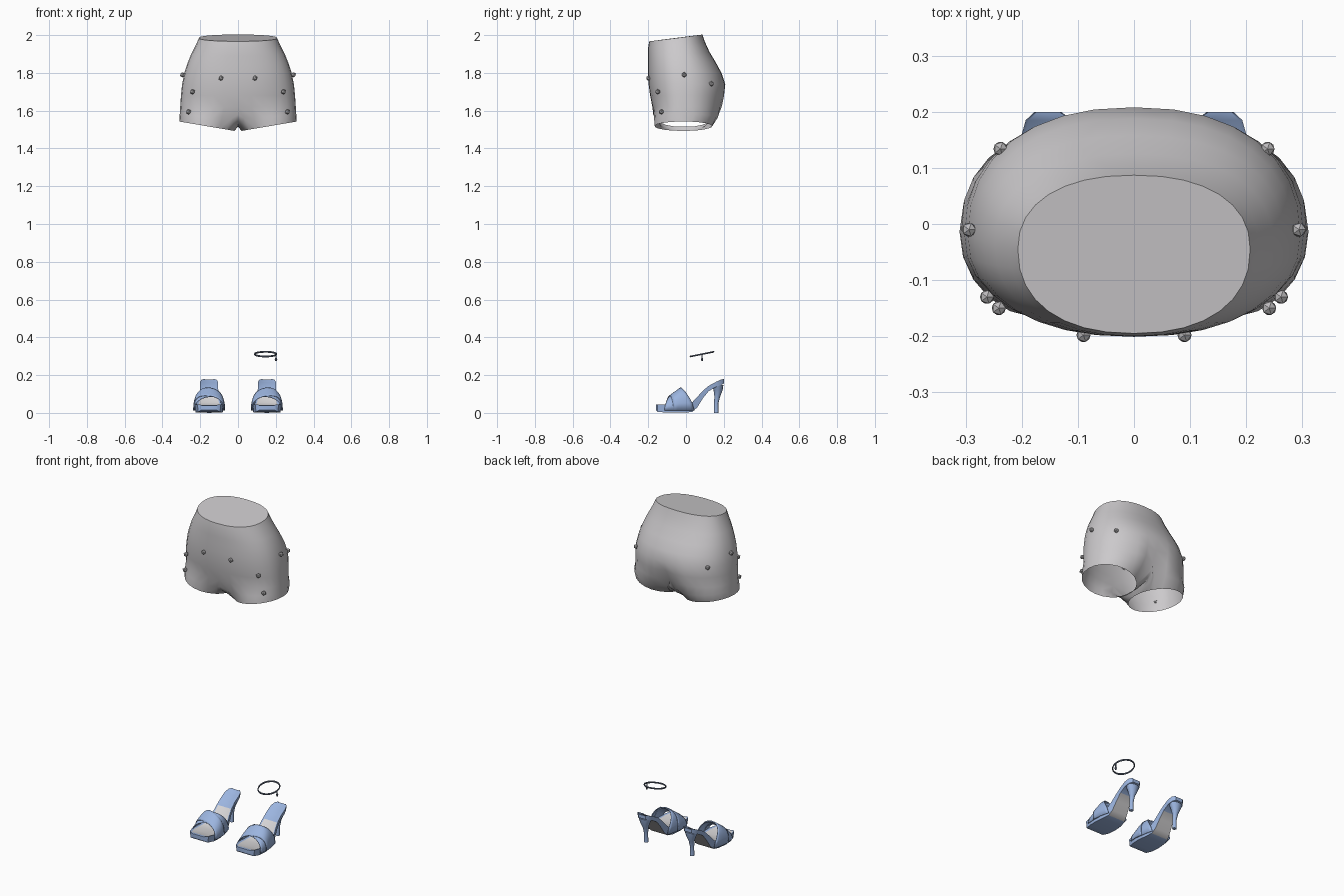
import bpy, bmesh
from math import sin, cos, pi, radians, exp
from mathutils import Vector

cube = bpy.data.objects.get("Cube")
if cube:
    bpy.data.objects.remove(cube)


def material(name, rgb):
    m = bpy.data.materials.new(name)
    m.use_nodes = True
    m.diffuse_color = (*rgb, 1)
    m.node_tree.nodes["Principled BSDF"].inputs["Base Color"].default_value = (*rgb, 1)
    return m


FABRIC = material("pale_grey_fabric", (0.6, 0.585, 0.6))
STUD = material("grey_stud", (0.5, 0.49, 0.5))
BLUE = material("soft_blue", (0.33, 0.46, 0.74))
INSOLE = material("light_insole", (0.68, 0.67, 0.68))
DARK = material("slate_blue", (0.12, 0.15, 0.22))


def finish(name, bm, mats, angle=40):
    bmesh.ops.recalc_face_normals(bm, faces=bm.faces)
    mesh = bpy.data.meshes.new(name)
    bm.to_mesh(mesh)
    bm.free()
    obj = bpy.data.objects.new(name, mesh)
    bpy.context.collection.objects.link(obj)
    for m in mats:
        mesh.materials.append(m)
    bpy.ops.object.select_all(action="DESELECT")
    obj.select_set(True)
    bpy.context.view_layer.objects.active = obj
    bpy.ops.object.shade_smooth_by_angle(angle=radians(angle))
    return obj


def bridge(bm, a, b, closed=True):
    n = len(a)
    for i in range(n if closed else n - 1):
        j = (i + 1) % n
        quad = list(dict.fromkeys([a[i], a[j], b[j], b[i]]))
        if len(quad) > 2:
            bm.faces.new(quad)


def loft(bm, rings, closed=True, caps=True):
    rows = [[bm.verts.new(p) for p in ring] for ring in rings]
    for a, b in zip(rows, rows[1:]):
        bridge(bm, a, b, closed)
    if caps:
        bm.faces.new(rows[0])
        bm.faces.new(rows[-1])
    return rows


def interp(table, t, col):
    for a, b in zip(table, table[1:]):
        if t <= b[0]:
            k = max(0, (t - a[0]) / (b[0] - a[0]))
            return a[col] + (b[col] - a[col]) * k
    return table[-1][col]


# Shorts: height, half width, front y, back y, side y
N = 32
LEVELS = [(1.985, 0.207, -0.195, 0.087, -0.045), (1.95, 0.222, -0.2, 0.1, -0.04),
          (1.9, 0.248, -0.201, 0.125, -0.035), (1.85, 0.268, -0.201, 0.158, -0.03),
          (1.8, 0.284, -0.201, 0.188, -0.025), (1.74, 0.296, -0.198, 0.208, -0.02),
          (1.68, 0.302, -0.19, 0.206, -0.02), (1.62, 0.306, -0.178, 0.194, -0.02)]


def soft(v, p=0.88):
    return abs(v) ** p * (1 if v >= 0 else -1)


def hip_ring(z, w, front, back, mid):
    ring = []
    for i in range(N):
        a = 2 * pi * i / N - pi / 2
        x, s = w * soft(cos(a)), soft(sin(a))
        y = mid + s * (back - mid if s > 0 else mid - front)
        tilt = max(0, (z - 1.8) / 0.185)
        if s > 0 and z < 1.72:
            y -= 0.3 * (1.74 - z) * exp(-(x / 0.04) ** 2)
        ring.append((x, y, z + tilt * 0.018 * s))
    return ring


bm = bmesh.new()
rows = loft(bm, [hip_ring(*lv) for lv in LEVELS], caps=False)
bm.faces.new(rows[0])
low = rows[-1]
front, back = low[0].co, low[N // 2].co
half = N // 2
# Gusset line shared by both leg openings
gusset = []
for k in range(1, 12):
    u = pi * k / 12
    y = (front.y + back.y) / 2 - (back.y - front.y) / 2 * soft(cos(u), 0.8)
    gusset.append(bm.verts.new((0, y, 1.62 - 0.105 * sin(u) ** 0.7)))
for side in (1, -1):
    outer = [low[(side * i) % N] for i in range(half + 1)]
    loop = outer + gusset[::-1]
    hem = []
    for i in range(len(loop)):
        if i <= half:
            a = radians(-135 + 270 * i / half)
        else:
            a = radians(135 + 90 * (i - half) / 12)
        x = 0.165 + 0.146 * cos(a)
        hem.append(Vector((side * x, -0.014 + 0.153 * sin(a), 1.493 + 0.17 * (x - 0.019))))
    middle = [bm.verts.new(v.co.lerp(h, 0.5) + Vector((0, 0.012 * (1 if h.y > 0 else -0.3), 0)))
              for v, h in zip(loop, hem)]
    edge = [bm.verts.new(h) for h in hem]
    bridge(bm, loop, middle)
    bridge(bm, middle, edge)
finish("shorts", bm, [FABRIC], 60)

# Faceted studs on the shorts
SPOTS = [(0.09, -0.198, 1.772), (0.241, -0.15, 1.7), (0.262, -0.13, 1.594),
         (0.294, -0.01, 1.79), (0.238, 0.134, 1.742)]
for side in (1, -1):
    for k, (x, y, z) in enumerate(SPOTS):
        bm = bmesh.new()
        bmesh.ops.create_icosphere(bm, subdivisions=1, radius=0.014)
        bmesh.ops.translate(bm, vec=(side * x, y, z), verts=bm.verts)
        finish(f"stud_{'left' if side > 0 else 'right'}_{k + 1}", bm, [STUD], 20)

# Shoe sole: y, half width, top, bottom
SOLE = [(-0.16, 0.045, 0.043, 0.014), (-0.15, 0.062, 0.045, 0.006), (-0.11, 0.074, 0.043, 0.002),
        (-0.06, 0.077, 0.04, 0.001), (0.0, 0.07, 0.042, 0.001), (0.035, 0.061, 0.058, 0.006),
        (0.06, 0.054, 0.085, 0.03), (0.09, 0.049, 0.118, 0.078), (0.12, 0.047, 0.143, 0.115),
        (0.16, 0.047, 0.165, 0.138), (0.185, 0.04, 0.176, 0.148), (0.2, 0.024, 0.18, 0.155)]
# Heel: centre y, height, radius x, radius y
HEEL = [(0.16, 0, 0.012, 0.012), (0.16, 0.05, 0.011, 0.011), (0.166, 0.09, 0.016, 0.016),
        (0.17, 0.12, 0.029, 0.024), (0.168, 0.148, 0.041, 0.03)]
CX = 0.153


def strap(bm, side, flip, lift):
    rings = []
    for r in range(7):
        ring = []
        for i in range(17):
            th = pi * i / 16
            c = sin(th)
            t = i / 16 if flip else 1 - i / 16
            y0 = -0.115 + 0.05 * t
            y1 = -0.025 + 0.07 * t - 0.04 * c
            y = y0 + (y1 - y0) * r / 6
            h = 0.062 + 0.055 * min(1, max(0, (y + 0.105) / 0.075))
            w = interp(SOLE, y, 1) + 0.004 + lift
            ring.append((side * (CX + w * soft(cos(th), 0.85)), y,
                         0.014 + (h + lift) * c ** 0.7))
        rings.append(ring)
    loft(bm, rings, closed=False, caps=False)


for side, label in ((1, "left"), (-1, "right")):
    bm = bmesh.new()
    profile = lambda w, t, b: [(w, t), (w * 0.93, b), (-w * 0.93, b), (-w, t),
                               (-w * 0.86, t - 0.004), (w * 0.86, t - 0.004)]
    loft(bm, [[(side * (CX + x), y, z) for x, z in profile(w, t, b)] for y, w, t, b in SOLE])
    bmesh.ops.recalc_face_normals(bm, faces=bm.faces)
    # Light insole and shank
    for f in bm.faces:
        c = f.calc_center_median()
        mid = abs(c.x - side * CX) < 0.01
        if mid and (f.normal.z > 0.3 and -0.14 < c.y < 0.1 or f.normal.z < -0.3 and 0.04 < c.y < 0.12):
            f.material_index = 1
    finish(f"sole_{label}", bm, [BLUE, INSOLE])

    bm = bmesh.new()
    loft(bm, [[(side * CX + rx * cos(k * pi / 6), y + ry * sin(k * pi / 6), z) for k in range(12)]
              for y, z, rx, ry in HEEL])
    finish(f"heel_{label}", bm, [BLUE])

    for flip, lift, part in ((True, 0, "under"), (False, 0.004, "over")):
        bm = bmesh.new()
        strap(bm, side, flip, lift)
        obj = finish(f"{part}_strap_{label}", bm, [BLUE], 60)
        thick = obj.modifiers.new("thickness", "SOLIDIFY")
        thick.thickness = 0.004

# Ankle chain, tilted up toward the back, with a small drop
bm = bmesh.new()
rings = []
for i in range(24):
    a = 2 * pi * i / 24
    ring = []
    for k in range(6):
        b = pi * k / 3
        r = 0.0035 * cos(b)
        y = (0.062 + r) * sin(a)
        ring.append((0.146 + (0.058 + r) * cos(a), 0.085 + y, 0.311 + 0.2 * y + 0.005 * sin(b)))
    rings.append(ring)
loft(bm, rings + rings[:1], caps=False)
bmesh.ops.remove_doubles(bm, verts=bm.verts, dist=0.0001)
finish("ankle_chain", bm, [DARK])

bm = bmesh.new()
loft(bm, [[(0.201 + r * cos(k * pi / 3), 0.085 + r * sin(k * pi / 3), z) for k in range(6)]
          for z, r in ((0.31, 0.003), (0.292, 0.003), (0.284, 0.007), (0.274, 0.004))])
finish("chain_drop", bm, [DARK])
